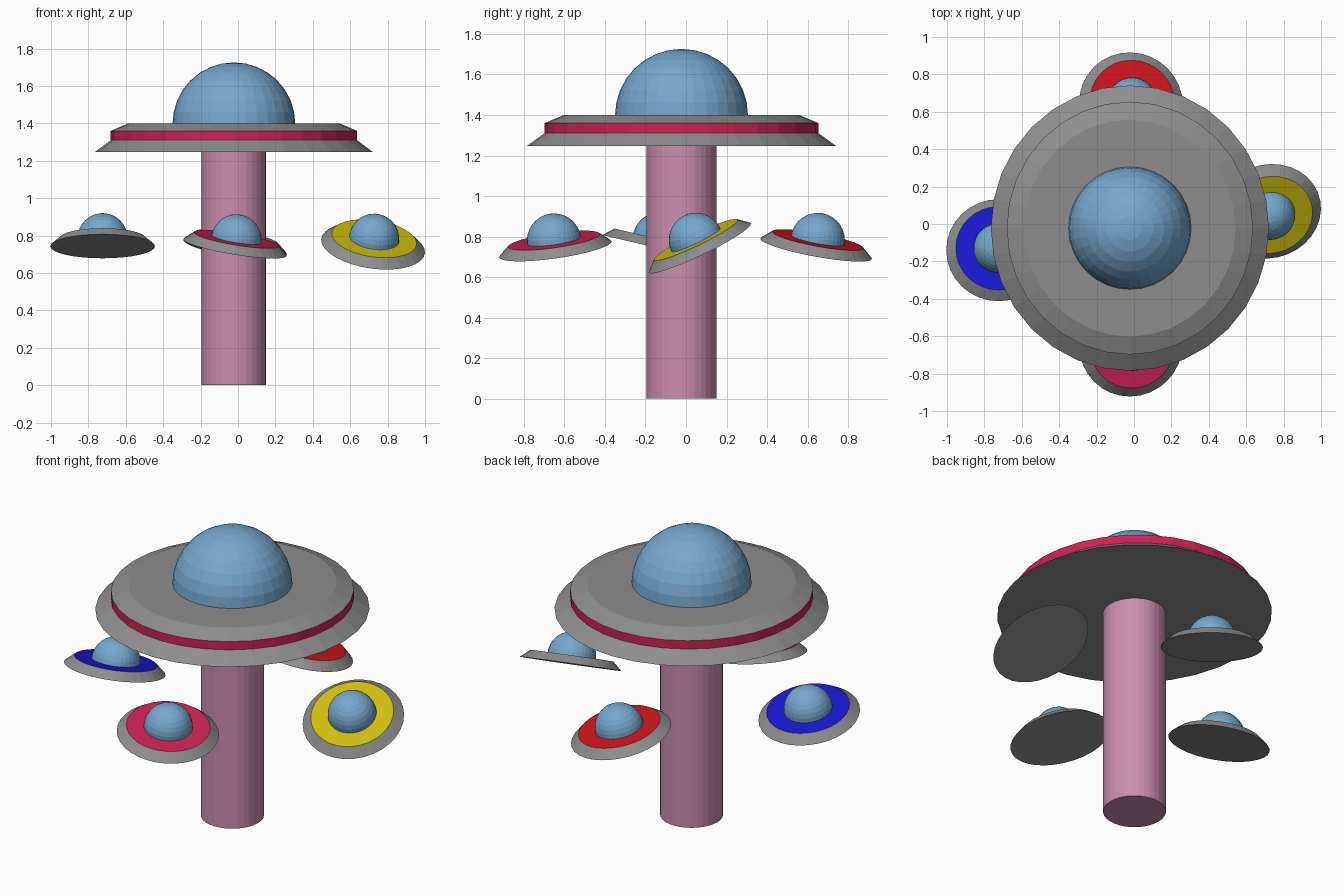
import bpy, bmesh, math
from mathutils import Vector, Matrix

if "Cube" in bpy.data.objects:
    bpy.data.objects.remove(bpy.data.objects["Cube"])

SEG = 32


def mat(name, r, g, b):
    m = bpy.data.materials.new(name)
    m.diffuse_color = (r, g, b, 1)
    m.use_nodes = True
    m.node_tree.nodes["Principled BSDF"].inputs["Base Color"].default_value = m.diffuse_color
    return m


GREY = mat("grey", 0.27, 0.27, 0.27)
GLASS = mat("glass_blue", 0.18, 0.39, 0.62)
PINK = mat("pink", 0.60, 0.27, 0.43)
CRIMSON = mat("crimson", 0.62, 0.016, 0.09)
RED = mat("red", 0.64, 0.007, 0.013)
YELLOW = mat("yellow", 0.62, 0.52, 0.004)
BLUE = mat("blue", 0.009, 0.009, 0.64)


def lathe(name, profile, mats, matrix):
    """Spin (radius, z) points listed bottom to top; mats = bottom cap, each band, top cap."""
    bm = bmesh.new()
    rings = []
    for r, z in profile:
        if r < 1e-4:
            rings.append([bm.verts.new((0, 0, z))])
        else:
            rings.append([bm.verts.new((r * math.cos(a), r * math.sin(a), z))
                          for a in (2 * math.pi * i / SEG for i in range(SEG))])
    slots = list(dict.fromkeys(mats))

    def face(verts, m):
        bm.faces.new(verts).material_index = slots.index(m)

    face(rings[0][::-1], mats[0])
    for k, (lo, hi) in enumerate(zip(rings, rings[1:])):
        for i in range(SEG):
            j = (i + 1) % SEG
            top = [hi[0]] if len(hi) == 1 else [hi[j], hi[i]]
            face([lo[i], lo[j]] + top, mats[k + 1])
    if len(rings[-1]) > 1:
        face(rings[-1], mats[-1])
    me = bpy.data.meshes.new(name)
    bm.to_mesh(me)
    bm.free()
    for m in slots:
        me.materials.append(m)
    ob = bpy.data.objects.new(name, me)
    ob.matrix_world = matrix
    bpy.context.collection.objects.link(ob)
    return ob


def dome(name, r, z, matrix):
    n = 8
    arc = [(r * math.cos(t), z + r * math.sin(t))
           for t in (math.pi / 2 * i / n for i in range(n + 1))]
    return lathe(name, arc, [GLASS] * (n + 2), matrix)


# central column, large saucer and its dome
base = Matrix.Translation((-0.022, -0.022, 0))
lathe("column", [(0.172, 0), (0.172, 1.26)], [PINK] * 3, base)
lathe("large_saucer",
      [(0.763, 1.247), (0.676, 1.31), (0.676, 1.36), (0.58, 1.40)],
      [GREY, GREY, CRIMSON, GREY, GREY],
      base @ Matrix.Diagonal((0.974, 1, 1, 1)))
dome("large_dome", 0.328, 1.398, base)

# four small tilted saucers: centre, up direction, deck colour
small = {
    "front": ((-0.016, -0.645, 0.737), (0.16, -0.14, 0.977), CRIMSON),
    "back": ((-0.016, 0.642, 0.74), (0.14, 0.18, 0.974), RED),
    "right": ((0.722, 0.068, 0.744), (0.13, -0.43, 0.893), YELLOW),
    "left": ((-0.724, -0.14, 0.743), (0.0, 0.23, 0.973), BLUE),
}
for side, (centre, up, deck) in small.items():
    tilt = Vector((0, 0, 1)).rotation_difference(Vector(up).normalized())
    m = Matrix.Translation(centre) @ tilt.to_matrix().to_4x4()
    lathe(side + "_saucer", [(0.28, 0), (0.229, 0.045)], [GREY, GREY, deck], m)
    dome(side + "_dome", 0.134, 0.044, m)
